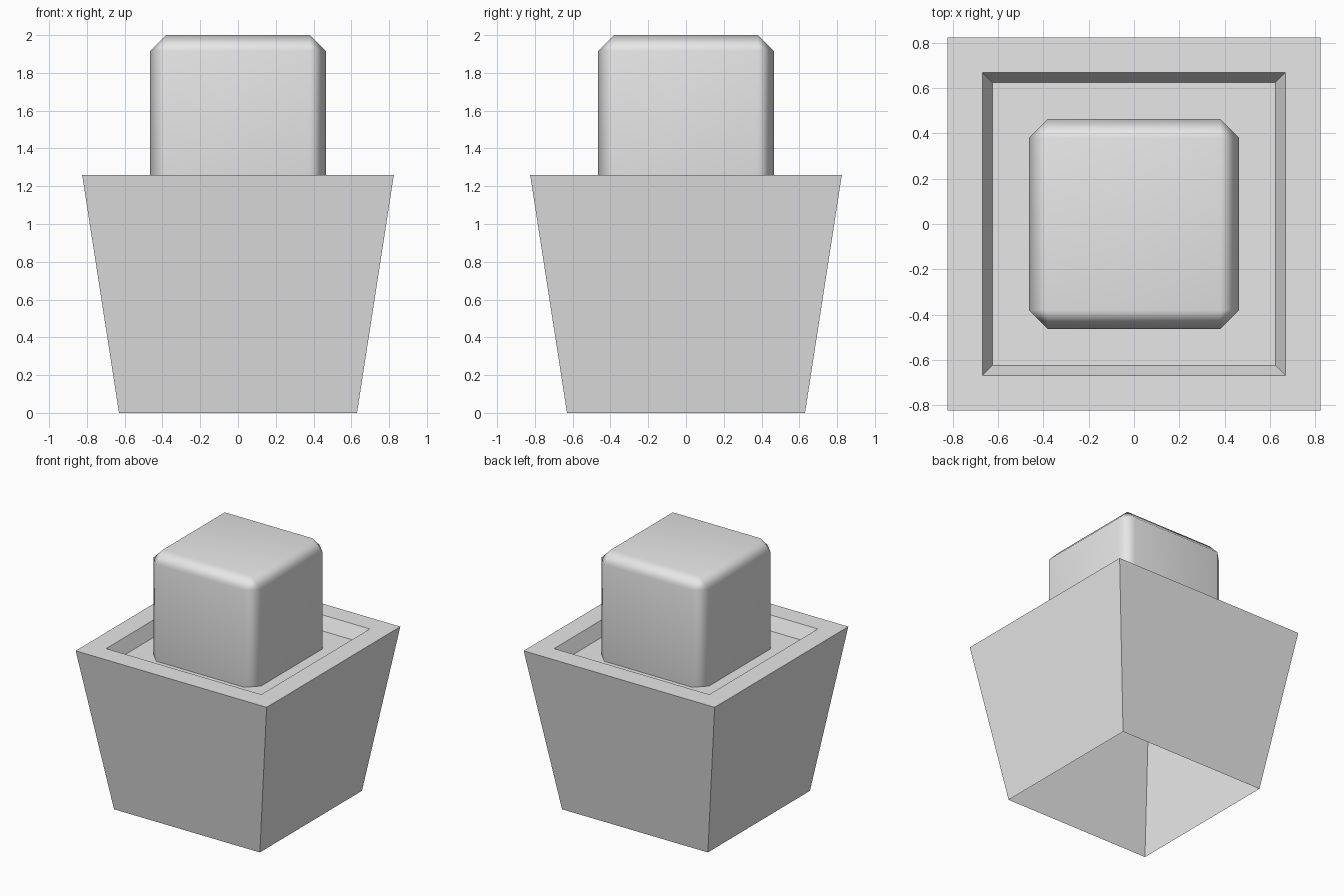
import bpy
import bmesh

default = bpy.data.objects.get("Cube")
if default:
    bpy.data.objects.remove(default, do_unlink=True)

# One plain grey for every part
GREY = (0.8, 0.8, 0.8, 1.0)
grey = bpy.data.materials.new("plain grey")
grey.use_nodes = True
grey.diffuse_color = GREY
grey.node_tree.nodes["Principled BSDF"].inputs["Base Color"].default_value = GREY


def add_object(name, bm):
    mesh = bpy.data.meshes.new(name)
    bm.to_mesh(mesh)
    bm.free()
    mesh.materials.append(grey)
    obj = bpy.data.objects.new(name, mesh)
    bpy.context.collection.objects.link(obj)
    return obj


def square_ring(bm, half, z):
    corners = ((-1, -1), (1, -1), (1, 1), (-1, 1))
    return [bm.verts.new((x * half, y * half, z)) for x, y in corners]


# Planter: tapered shell open underneath, flat rim, shallow sunken bed
bm = bmesh.new()
profile = [(0.63, 0.0), (0.825, 1.26), (0.67, 1.26), (0.625, 1.16)]
rings = [square_ring(bm, half, z) for half, z in profile]
for lower, upper in zip(rings, rings[1:]):
    for i in range(4):
        j = (i + 1) % 4
        bm.faces.new((lower[i], lower[j], upper[j], upper[i]))
bm.faces.new(rings[-1])
add_object("planter", bm)

# Block: chamfered cube resting in the bed, softly shaded
bm = bmesh.new()
bmesh.ops.create_cube(bm, size=0.93)
bmesh.ops.translate(bm, verts=bm.verts, vec=(0, 0, 1.535))
bmesh.ops.bevel(bm, geom=bm.edges[:], offset=0.085, segments=1, affect='EDGES')
for face in bm.faces:
    face.smooth = True
block = add_object("block", bm)
block.modifiers.new("weighted normals", 'WEIGHTED_NORMAL')
